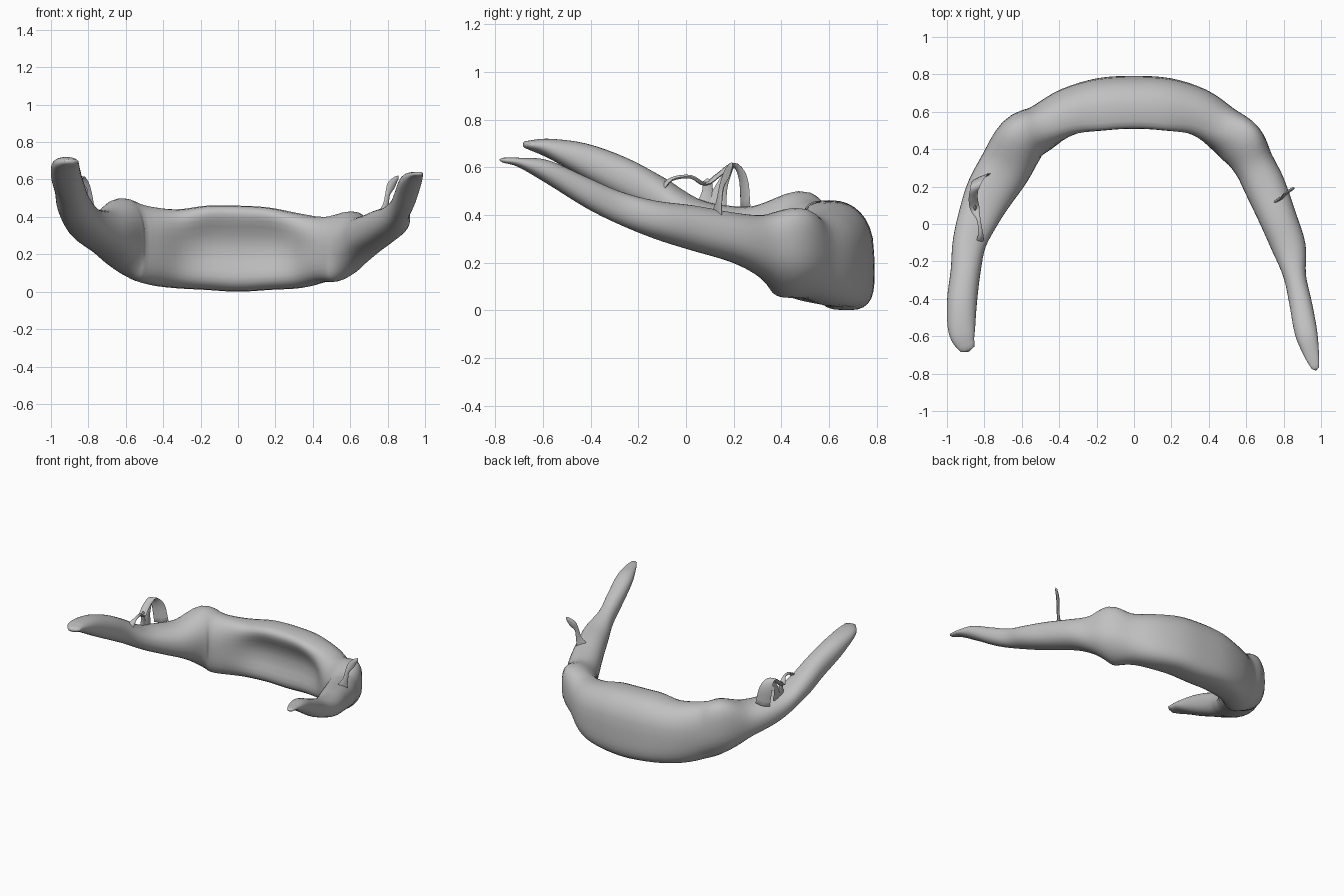
import bpy
import bmesh
import math
from mathutils import Vector

cube = bpy.data.objects.get("Cube")
if cube:
    bpy.data.objects.remove(cube, do_unlink=True)

grey = bpy.data.materials.new("plain grey")
grey.use_nodes = True
colour = (0.53, 0.53, 0.53, 1)
grey.diffuse_color = colour
grey.node_tree.nodes["Principled BSDF"].inputs["Base Color"].default_value = colour

# Stations along the arch: centre x, centre y, half thickness, bottom z, top z
STATIONS = [
    (-.89, -.67, .04, .68, .71), (-.92, -.58, .07, .64, .72),
    (-.92, -.42, .08, .55, .7), (-.9, -.25, .08, .46, .64),
    (-.88, -.1, .09, .38, .56), (-.83, .04, .11, .3, .47),
    (-.77, .17, .13, .24, .44), (-.69, .3, .14, .18, .44),
    (-.6, .45, .14, .08, .5), (-.49, .51, .13, .04, .46),
    (-.34, .59, .14, .02, .44), (-.17, .63, .15, .01, .46),
    (0, .64, .15, 0, .46), (.17, .63, .15, .01, .45),
    (.33, .59, .14, .02, .42), (.46, .51, .13, .05, .4),
    (.57, .43, .13, .06, .43), (.64, .32, .11, .14, .4),
    (.7, .2, .11, .2, .41), (.77, .03, .1, .25, .44),
    (.83, -.13, .09, .3, .46), (.86, -.28, .06, .36, .5),
    (.89, -.42, .06, .43, .56), (.92, -.58, .06, .53, .63),
    (.95, -.7, .04, .6, .64), (.97, -.77, .02, .62, .64),
]


def blend(points, steps):
    """Smooth samples through all points (Catmull-Rom)."""
    pts = [Vector(p) for p in points]
    pts = [pts[0] * 2 - pts[1]] + pts + [pts[-1] * 2 - pts[-2]]
    out = []
    for a, b, c, d in zip(pts, pts[1:], pts[2:], pts[3:]):
        for i in range(steps):
            t = i / steps
            out.append((b * 2 + (c - a) * t + (a * 2 - b * 5 + c * 4 - d) * t * t
                        + (b * 3 - a - c * 3 + d) * t ** 3) / 2)
    return out + [pts[-2]]


def power(value, exponent):
    return math.copysign(abs(value) ** exponent, value)


def section(station, tangent, sides):
    """Hollow on the inside at the back, round on the arms."""
    x, y, half, low, high = station
    outward = Vector((-tangent.y, tangent.x, 0))
    back = max(0, min(1, (.6 - abs(x)) / .45)) if y > .3 else 0
    back = back * back * (3 - 2 * back)
    # The elbows lean outward at the top, the back leans inward
    elbow = math.exp(-((abs(x) - .58) ** 2 + (y - .46) ** 2) / .015)
    lean = .25 * back - (.4 if x > 0 else .25) * elbow
    ring = []
    for i in range(sides):
        angle = math.tau * i / sides
        cos, sin = math.cos(angle), math.sin(angle)
        exponent = .9 - back * (.28 if cos < 0 else .12)
        u = power(cos, exponent)
        v = power(sin, .9 - .2 * back)
        if u < 0:
            u += .6 * back * max(0, 1 - v * v) ** 2
        u -= lean * v * abs(v)
        ring.append(Vector((x, y, (low + high) / 2 + v * (high - low) / 2))
                    + outward * half * u)
    return ring


def finish(obj):
    obj.data.materials.append(grey)
    bpy.ops.object.select_all(action="DESELECT")
    obj.select_set(True)
    bpy.context.view_layer.objects.active = obj
    bpy.ops.object.shade_smooth_by_angle(angle=math.radians(50))


def loft(name, rings):
    bm = bmesh.new()
    loops = [[bm.verts.new(p) for p in ring] for ring in rings]
    for a, b in zip(loops, loops[1:]):
        for i in range(len(a)):
            j = (i + 1) % len(a)
            bm.faces.new((a[i], a[j], b[j], b[i]))
    # Rounded tips
    for loop, neighbour in ((loops[0], loops[1]), (loops[-1], loops[-2])):
        mid = sum((v.co for v in loop), Vector()) / len(loop)
        inner = sum((v.co for v in neighbour), Vector()) / len(loop)
        tip = bm.verts.new(mid + (mid - inner).normalized() * .015)
        for i, v in enumerate(loop):
            bm.faces.new((v, loop[(i + 1) % len(loop)], tip))
    bmesh.ops.recalc_face_normals(bm, faces=bm.faces)
    mesh = bpy.data.meshes.new(name)
    bm.to_mesh(mesh)
    bm.free()
    obj = bpy.data.objects.new(name, mesh)
    bpy.context.collection.objects.link(obj)
    finish(obj)


def strand(name, path, side, sides=8):
    """Thin flattened strand; each path point is x, y, z, half width."""
    samples = blend(path, 4)
    rings = []
    for i, p in enumerate(samples):
        along = (samples[min(i + 1, len(samples) - 1)]
                 - samples[max(i - 1, 0)]).to_3d().normalized()
        wide = Vector(side)
        wide = (wide - along * wide.dot(along)).normalized()
        thin = along.cross(wide)
        rings.append([p.to_3d() + wide * p[3] * math.cos(a) + thin * .008 * math.sin(a)
                      for a in (math.tau * k / sides for k in range(sides))])
    loft(name, rings)


# Curved main body with both arms
path = blend(STATIONS, 4)
rings = []
for i, station in enumerate(path):
    step = path[min(i + 1, len(path) - 1)] - path[max(i - 1, 0)]
    rings.append(section(station, Vector((step[0], step[1], 0)).normalized(), 32))
loft("curved_body", rings)

# Small leaf standing on the left arm
strand("left_leaf", [(.77, .13, .4, .04), (.79, .14, .46, .02), (.8, .15, .52, .015),
                     (.82, .17, .57, .025), (.85, .19, .61, .012)], (.8, .5, 0))

# Looped strands standing on the right arm
strand("right_loop", [(-.83, -.11, .5, .03), (-.82, -.06, .55, .015),
                      (-.83, .02, .56, .01), (-.85, .08, .53, .025),
                      (-.86, .14, .57, .025), (-.85, .2, .61, .025),
                      (-.83, .24, .55, .045), (-.81, .25, .43, .05)], (.9, .4, 0))
strand("right_loop_front_leg", [(-.85, .09, .54, .02), (-.85, .09, .49, .025),
                                (-.84, .08, .42, .05)], (0, 1, 0))
strand("right_loop_back_leg", [(-.85, .19, .6, .01), (-.85, .15, .52, .025),
                               (-.84, .12, .41, .05)], (0, 1, 0))
